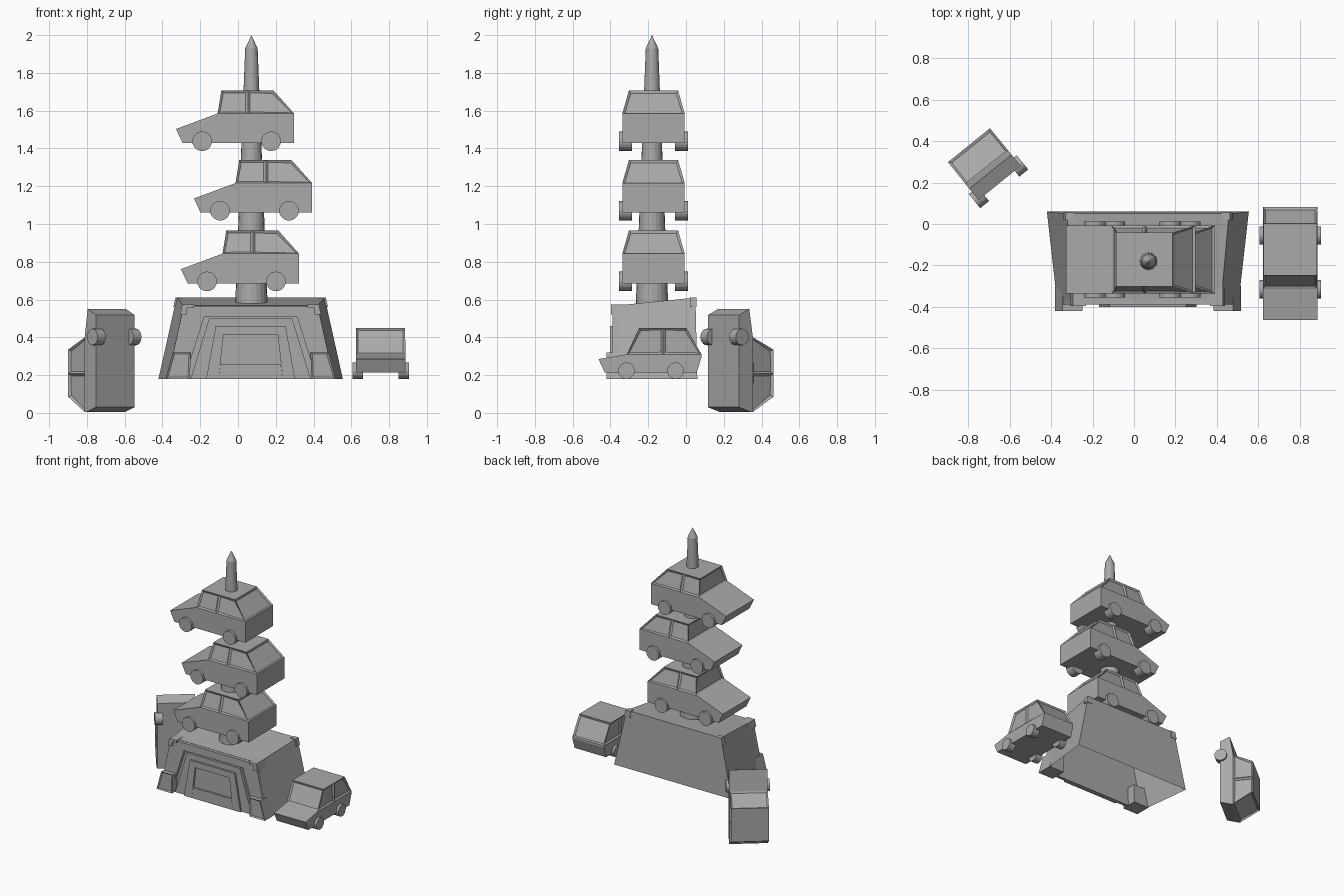
import bpy, bmesh, math
from mathutils import Matrix, Vector

old = bpy.data.objects.get("Cube")
if old:
    bpy.data.objects.remove(old)

grey = bpy.data.materials.new("plain_grey")
grey.use_nodes = True
COLOUR = (0.4, 0.4, 0.4, 1)
grey.diffuse_color = COLOUR
grey.node_tree.nodes["Principled BSDF"].inputs["Base Color"].default_value = COLOUR

CX, CY = 0.067, -0.18      # tower axis


def finish(name, bm, matrix=None, fix_normals=True):
    if fix_normals:
        bmesh.ops.recalc_face_normals(bm, faces=bm.faces[:])
    mesh = bpy.data.meshes.new(name)
    bm.to_mesh(mesh)
    bm.free()
    mesh.materials.append(grey)
    ob = bpy.data.objects.new(name, mesh)
    bpy.context.scene.collection.objects.link(ob)
    if matrix:
        ob.matrix_world = matrix
    return ob


def loft(bm, ring_a, ring_b, caps=True):
    """Join two matching rings of points with side faces."""
    a = [bm.verts.new(p) for p in ring_a]
    b = [bm.verts.new(p) for p in ring_b]
    n = len(a)
    sides = [bm.faces.new((a[i], a[(i + 1) % n], b[(i + 1) % n], b[i])) for i in range(n)]
    ends = [bm.faces.new(b)]
    if caps:
        ends.append(bm.faces.new(a[::-1]))
    return sides, ends


def slab(name, outline, y_back, y_front, panel=False):
    """Upright plate from an (x offset, z) outline."""
    bm = bmesh.new()
    sides, ends = loft(bm, [(CX + x, y_back, z) for x, z in outline],
                       [(CX + x, y_front, z) for x, z in outline])
    bmesh.ops.recalc_face_normals(bm, faces=bm.faces[:])
    if panel:
        bmesh.ops.inset_individual(bm, faces=ends[:1], thickness=0.014, depth=-0.007)
    return finish(name, bm, fix_normals=False)


def trapezoid(low, high, z0, z1):
    return [(-low, z0), (low, z0), (high, z1), (-high, z1)]


def arch(outer, inner):
    """Frame open at the bottom between two trapezoids."""
    o, i = outer, inner
    return [o[0], i[0], i[3], i[2], i[1], o[1], o[2], o[3]]


def car(name, matrix, nose, hood, roof, tail, tail_low, half, roof_half,
        wheels, wheel_z, radius, wheel_width):
    """Nose at local x = 0, tail along +x, underside at z = 0."""
    belt = hood[1]
    bm = bmesh.new()
    # lower body
    profile = [(nose[0], 0), (0, nose[1]), hood, (tail[0], belt), tail, (tail_low, 0)]
    loft(bm, [(x, -half, z) for x, z in profile], [(x, half, z) for x, z in profile])
    # cabin with a pillar on each side
    front, rear, top = roof
    mid = front + (rear - front) * 0.51
    low_x, top_x = (hood[0], mid, tail[0]), (front, mid, rear)

    def ring(xs, w, z):
        return [(x, -w, z) for x in xs] + [(x, w, z) for x in reversed(xs)]
    windows, _ = loft(bm, ring(low_x, half, belt), ring(top_x, roof_half, top))
    bmesh.ops.recalc_face_normals(bm, faces=bm.faces[:])
    # recessed windows
    bmesh.ops.inset_individual(bm, faces=windows, thickness=0.016, depth=-0.01)
    finish(name + "_body", bm, matrix, False)
    # wheels
    bm = bmesh.new()
    for x in wheels:
        for side in (-1, 1):
            y = side * (half + 0.018 - wheel_width / 2)
            bmesh.ops.create_cone(
                bm, cap_ends=True, segments=20, radius1=radius, radius2=radius,
                depth=wheel_width,
                matrix=Matrix.Translation((x, y, wheel_z)) @ Matrix.Rotation(math.pi / 2, 4, 'X'))
    finish(name + "_wheels", bm, matrix)


def frame(origin, x_axis, z_axis):
    x, z = Vector(x_axis).normalized(), Vector(z_axis).normalized()
    rot = Matrix((x, z.cross(x), z)).transposed().to_4x4()
    return Matrix.Translation(origin) @ rot


# Three cars threaded on the column
for name, x, z in (("top_car", -0.328, 1.428), ("middle_car", -0.233, 1.06),
                   ("lower_car", -0.302, 0.686)):
    car(name, Matrix.Translation((x, -0.172, z)), nose=(0.035, 0.075), hood=(0.22, 0.157),
        roof=(0.24, 0.515, 0.28), tail=(0.625, 0.115), tail_low=0.625, half=0.165,
        roof_half=0.13, wheels=(0.138, 0.503), wheel_z=0.01, radius=0.052, wheel_width=0.068)

# Small cars: one parked at the side, one standing on its tail
small = dict(nose=(0.032, 0.07), hood=(0.15, 0.095), roof=(0.215, 0.465, 0.235),
             tail=(0.545, 0.08), tail_low=0.52, half=0.131, roof_half=0.13,
             wheel_z=0.008, radius=0.044, wheel_width=0.055)
car("parked_car", frame((0.755, -0.463, 0.215), (0, 1, 0), (0, 0, 1)),
    wheels=(0.148, 0.408), **small)
car("standing_car", frame((-0.65, 0.198, 0.55), (0, 0, -1), (-0.63, 0.78, 0)),
    wheels=(0.148,), **small)

# Tapered column with a pointed tip
bm = bmesh.new()
for z0, z1, r0, r1 in ((0.57, 1.93, 0.086, 0.033), (1.93, 2.0, 0.033, 0)):
    bmesh.ops.create_cone(bm, cap_ends=True, segments=20, radius1=r0, radius2=r1,
                          depth=z1 - z0,
                          matrix=Matrix.Translation((CX + 0.004, CY, (z0 + z1) / 2)))
finish("column", bm)

# Plinth shell, open underneath, with a sloping roof
bm = bmesh.new()
front, back = -0.365, 0.06
loft(bm, [(CX - 0.44, front, 0.18), (CX + 0.44, front, 0.18),
          (CX + 0.488, back, 0.18), (CX - 0.488, back, 0.18)],
     [(CX - 0.355, front, 0.569), (CX + 0.355, front, 0.569),
      (CX + 0.392, 0.05, 0.61), (CX - 0.392, 0.05, 0.61)], caps=False)
finish("plinth", bm)

# Front cladding, bay and door frame
slab("front_cladding", arch(trapezoid(0.44, 0.355, 0.18, 0.567),
                            trapezoid(0.35, 0.245, 0.18, 0.51)), front, -0.388)
slab("front_bay", trapezoid(0.318, 0.22, 0.18, 0.5), front, -0.388)
slab("door_frame", arch(trapezoid(0.235, 0.185, 0.18, 0.46),
                        trapezoid(0.17, 0.143, 0.18, 0.415)), -0.38, -0.402)
slab("door_sill", trapezoid(0.17, 0.16, 0.18, 0.26), -0.38, -0.402)

# Corner posts and upper corner brackets
for s, side in ((-1, "right"), (1, "left")):
    slab(side + "_post", [(s * 0.45, 0.18), (s * 0.322, 0.18), (s * 0.317, 0.32),
                          (s * 0.412, 0.32)], -0.3, -0.42, panel=True)
    slab(side + "_front_bracket", [(s * 0.373, 0.52), (s * 0.34, 0.52), (s * 0.335, 0.555),
                                   (s * 0.3, 0.555), (s * 0.3, 0.574), (s * 0.362, 0.574)],
         -0.3, -0.396)
    slab(side + "_back_bracket", [(s * 0.41, 0.56), (s * 0.36, 0.56), (s * 0.355, 0.612),
                                  (s * 0.398, 0.612)], 0.02, 0.055)
